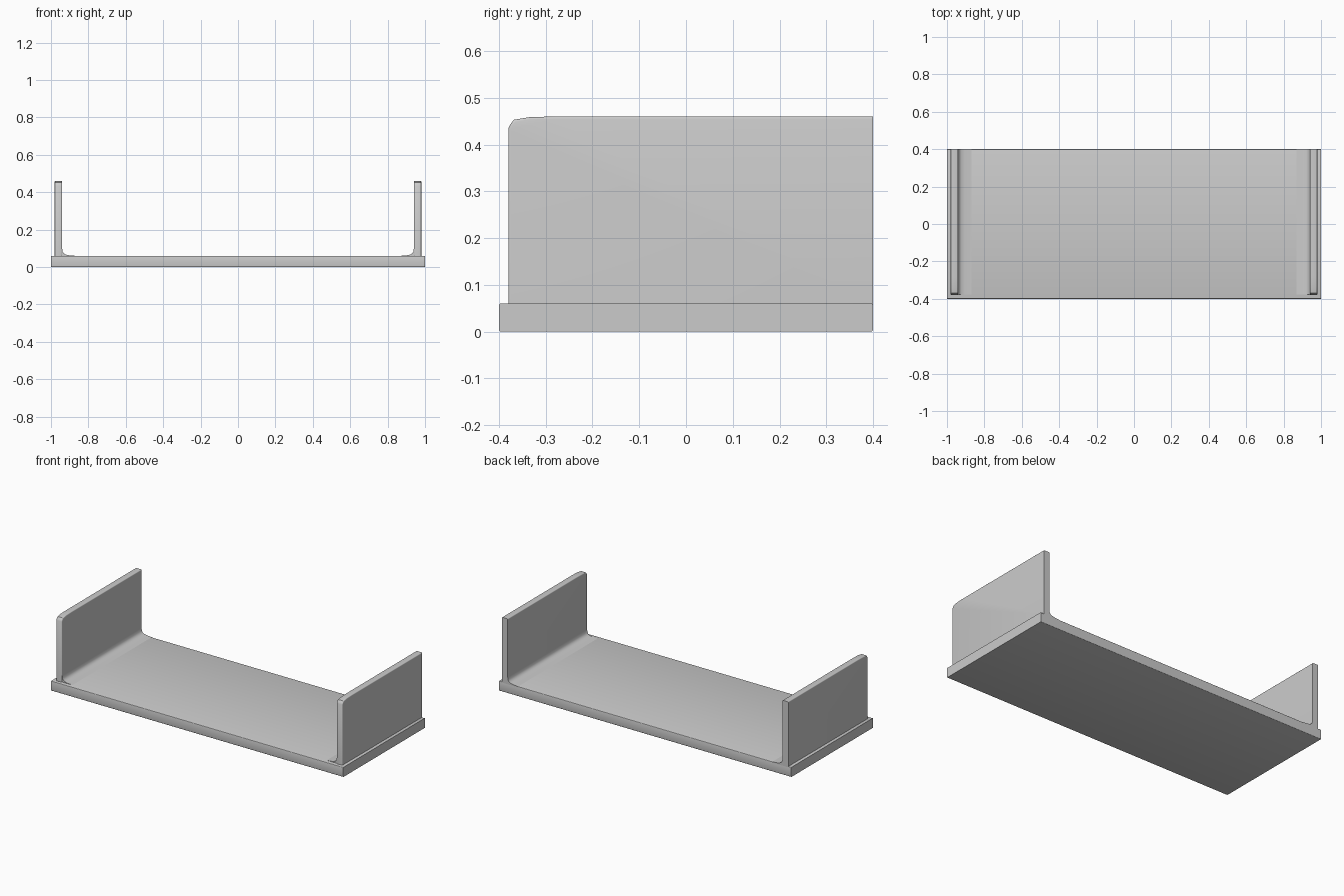
import bpy, bmesh
from mathutils import Vector

if "Cube" in bpy.data.objects:
    bpy.data.objects.remove(bpy.data.objects["Cube"])


def prism(name, pts, offset, bevel_test=None, width=0.006):
    """Extrude a closed loop of 3D points along offset, bevelling chosen edges."""
    bm = bmesh.new()
    face = bm.faces.new([bm.verts.new(p) for p in pts])
    ext = bmesh.ops.extrude_face_region(bm, geom=[face], use_keep_orig=True)
    verts = [g for g in ext["geom"] if isinstance(g, bmesh.types.BMVert)]
    bmesh.ops.translate(bm, verts=verts, vec=Vector(offset))
    bmesh.ops.recalc_face_normals(bm, faces=bm.faces[:])
    if bevel_test:
        edges = [e for e in bm.edges if bevel_test(e.verts[0].co, e.verts[1].co)]
        bmesh.ops.bevel(bm, geom=edges, offset=width, segments=3,
                        profile=0.5, affect='EDGES', clamp_overlap=True)
    me = bpy.data.meshes.new(name)
    bm.to_mesh(me)
    bm.free()
    ob = bpy.data.objects.new(name, me)
    bpy.context.collection.objects.link(ob)
    bpy.ops.object.select_all(action='DESELECT')
    bpy.context.view_layer.objects.active = ob
    ob.select_set(True)
    bpy.ops.object.shade_smooth_by_angle(angle=0.6)
    return ob


# Shelf board with softened long front and back edges
prism("shelf_board",
      [(-1, -0.4, 0), (-1, 0.4, 0), (-1, 0.4, 0.06), (-1, -0.4, 0.06)], (2, 0, 0),
      lambda a, b: abs(a.x - b.x) > 1, 0.004)

# Side panel outline, with a rounded top front corner
panel = [(-0.38, 0.055), (0.4, 0.055), (0.4, 0.46), (-0.28, 0.46), (-0.335, 0.4585),
         (-0.368, 0.453), (-0.375, 0.444), (-0.38, 0.434)]
# Concave fillet where the panel meets the board
fillet = [(0.945, 0.055), (0.945, 0.105), (0.94, 0.1), (0.938, 0.083), (0.932, 0.073),
          (0.922, 0.067), (0.905, 0.063), (0.87, 0.06), (0.87, 0.055)]


def soft_edge(a, b):
    same_side = abs(a.x - b.x) < 1e-5
    at_back = a.y > 0.39 and b.y > 0.39
    at_bottom = a.z < 0.06 and b.z < 0.06
    return same_side and not at_back and not at_bottom


for side, s in (("left", -1), ("right", 1)):
    prism(side + "_panel", [(s * 0.94, y, z) for y, z in panel],
          (s * 0.04, 0, 0), soft_edge, 0.005)
    prism(side + "_fillet", [(s * x, -0.376, z) for x, z in fillet], (0, 0.776, 0))
